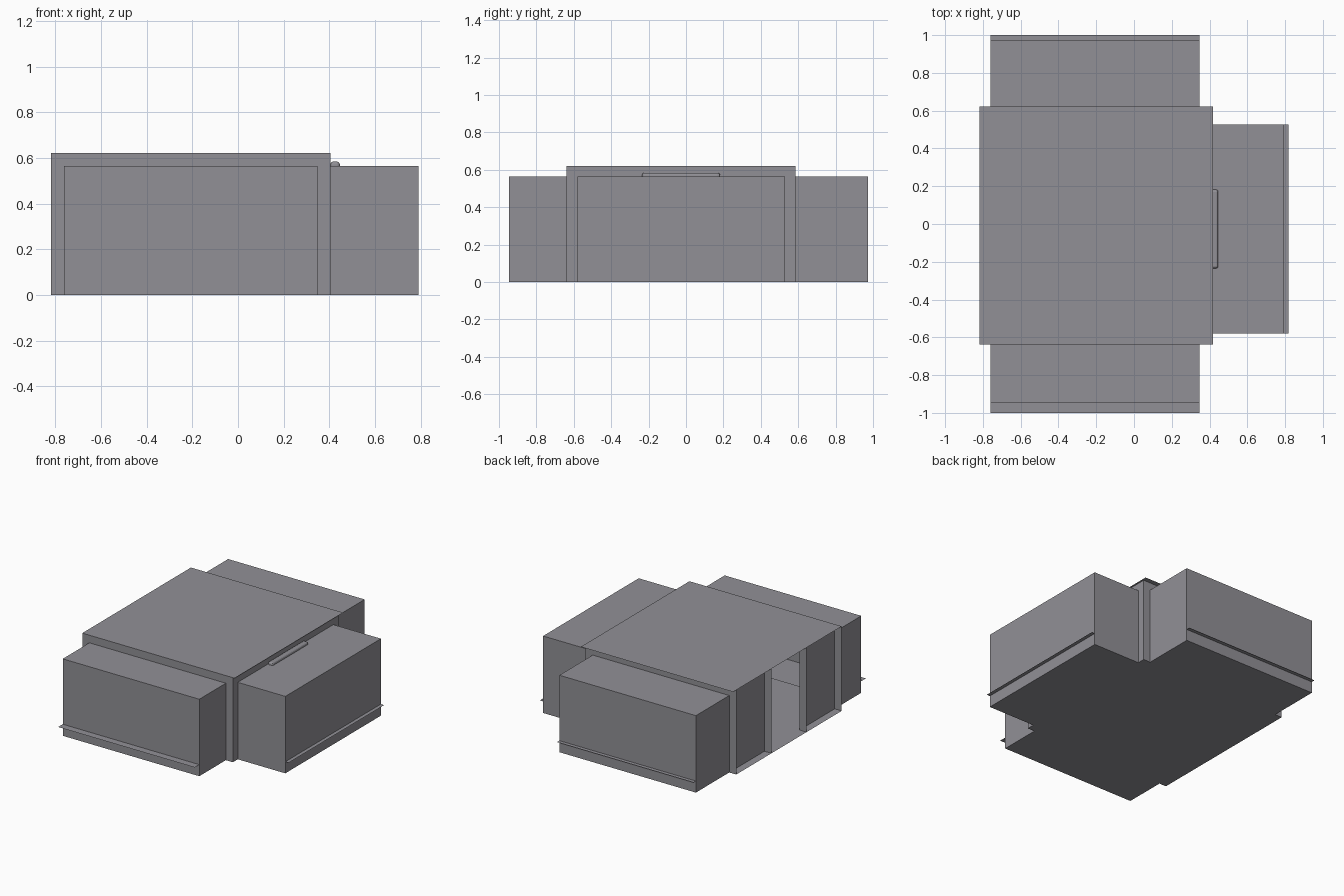
import bpy, bmesh
from mathutils import Vector

if "Cube" in bpy.data.objects:
    bpy.data.objects.remove(bpy.data.objects["Cube"])

# Main measurements
X0, X1 = -0.818, 0.405      # cabinet walls
Y0, Y1 = -0.638, 0.585
H, DH, B = 0.621, 0.565, 0.057   # cabinet height, drawer height, frame width
LIP = 0.085

grey = bpy.data.materials.new("dark_grey")
grey.diffuse_color = (0.285, 0.28, 0.305, 1)
grey.use_nodes = True
grey.node_tree.nodes["Principled BSDF"].inputs["Base Color"].default_value = grey.diffuse_color


def quad(bm, lo, hi):
    """Axis-aligned sheet between two corners (one axis is flat)."""
    flat = [i for i in range(3) if abs(hi[i] - lo[i]) < 1e-6][0]
    a, b = [i for i in range(3) if i != flat]
    vs = []
    for u, v in ((0, 0), (1, 0), (1, 1), (0, 1)):
        p = list(lo)
        p[a] = (lo, hi)[u][a]
        p[b] = (lo, hi)[v][b]
        vs.append(bm.verts.new(p))
    bm.faces.new(vs)


def finish(bm, name):
    bmesh.ops.remove_doubles(bm, verts=bm.verts, dist=1e-5)
    bmesh.ops.recalc_face_normals(bm, faces=bm.faces)
    me = bpy.data.meshes.new(name)
    bm.to_mesh(me)
    bm.free()
    me.materials.append(grey)
    ob = bpy.data.objects.new(name, me)
    bpy.context.collection.objects.link(ob)
    return ob


def sheets(name, rects):
    bm = bmesh.new()
    for lo, hi in rects:
        quad(bm, lo, hi)
    return finish(bm, name)


def box(name, lo, hi, open_dir=None):
    """Box between two corners; the side facing open_dir is left open."""
    bm = bmesh.new()
    bmesh.ops.create_cube(bm, size=1)
    for v in bm.verts:
        v.co = [lo[i] + (v.co[i] + 0.5) * (hi[i] - lo[i]) for i in range(3)]
    if open_dir:
        bm.normal_update()
        d = Vector(open_dir)
        gone = [f for f in bm.faces if f.normal.dot(d) > 0.9]
        bmesh.ops.delete(bm, geom=gone, context='FACES')
    return finish(bm, name)


# Cabinet top (overhangs right and back) and floor
sheets("cabinet_top", [((X0, Y0, H), (0.419, 0.622, H))])
sheets("cabinet_floor", [((X0, Y0, 0), (X1, Y1, 0))])

# Face frames around the three drawer openings
for name, y in (("front_frame", Y0), ("back_frame", Y1)):
    sheets(name, [((X0, y, 0), (X0 + B, y, H)),
                  ((X1 - B, y, 0), (X1, y, H)),
                  ((X0 + B, y, DH), (X1 - B, y, H))])
sheets("right_frame", [((X1, Y0, 0), (X1, Y0 + B, H)),
                       ((X1, Y1 - B, 0), (X1, Y1, H)),
                       ((X1, Y0 + B, DH), (X1, Y1 - B, H))])

# Left side: two recessed panels with jambs, open middle third
third = (Y1 - Y0) / 3
for name, ya, yb, jamb in (("left_panel_front", Y0, Y0 + third, Y0 + third),
                           ("left_panel_back", Y1 - third, Y1, Y1 - third)):
    sheets(name, [((X0 + B, ya, 0), (X0 + B, yb, H)),
                  ((X0, jamb, 0), (X0 + B, jamb, H))])

# Pulled-out drawers, open towards the cabinet
xa, xb = X0 + B, X1 - B
ya, yb = Y0 + B, Y1 - B
box("front_drawer", (xa, -0.946, 0), (xb, Y0, DH), (0, 1, 0))
box("back_drawer", (xa, Y1, 0), (xb, 0.972, DH), (0, -1, 0))
box("right_drawer", (X1, ya, 0), (0.791, yb, DH), (-1, 0, 0))

# Thin drawer bottoms that stick out as lips
sheets("front_lip", [((xa, -1.0, LIP), (xb, Y0, LIP))])
sheets("back_lip", [((xa, Y1, LIP), (xb, 1.0, LIP))])
sheets("right_lip", [((X1, ya, LIP), (0.818, yb, LIP))])

# Rounded handle on the right drawer
handle = box("handle", (X1, -0.235, 0.55), (0.446, 0.182, 0.584))
bev = handle.modifiers.new("round", 'BEVEL')
bev.width = 0.013
bev.segments = 3
